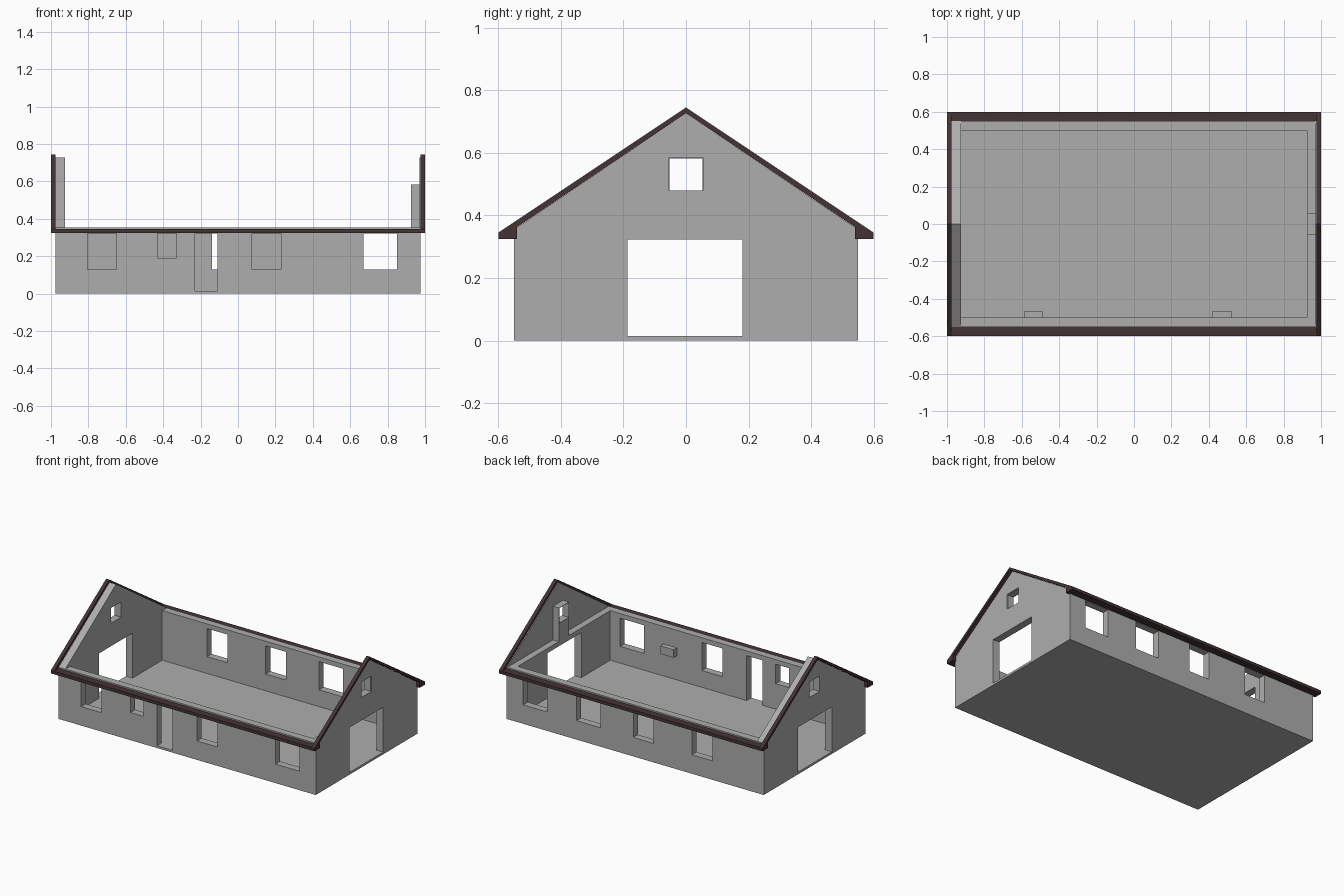
import bpy
import bmesh

cube = bpy.data.objects.get("Cube")
if cube:
    bpy.data.objects.remove(cube, do_unlink=True)


def material(name, rgb):
    m = bpy.data.materials.new(name)
    m.use_nodes = True
    m.diffuse_color = (*rgb, 1)
    m.node_tree.nodes["Principled BSDF"].inputs["Base Color"].default_value = (*rgb, 1)
    return m


GREY = material("plaster grey", (0.42, 0.42, 0.42))
BROWN = material("dark brown trim", (0.058, 0.034, 0.034))


def prism(name, profile, x0, x1, mat):
    """Extrude a closed (y, z) profile along x."""
    bm = bmesh.new()
    face = bm.faces.new([bm.verts.new((x0, y, z)) for y, z in profile])
    out = bmesh.ops.extrude_face_region(bm, geom=[face])
    verts = [v for v in out["geom"] if isinstance(v, bmesh.types.BMVert)]
    bmesh.ops.translate(bm, verts=verts, vec=(x1 - x0, 0, 0))
    bmesh.ops.recalc_face_normals(bm, faces=bm.faces)
    mesh = bpy.data.meshes.new(name)
    bm.to_mesh(mesh)
    bm.free()
    mesh.materials.append(mat)
    obj = bpy.data.objects.new(name, mesh)
    bpy.context.collection.objects.link(obj)
    return obj


def box(name, xs, ys, zs, mat=GREY):
    (y0, y1), (z0, z1) = ys, zs
    return prism(name, [(y0, z0), (y1, z0), (y1, z1), (y0, z1)], *xs, mat)


def cut(obj, xs, ys, zs):
    """Subtract a box from an object and bake the result."""
    cutter = box("cutter", xs, ys, zs)
    cutter.hide_render = True
    mod = obj.modifiers.new("cut", "BOOLEAN")
    mod.operation, mod.solver, mod.object = "DIFFERENCE", "EXACT", cutter
    dg = bpy.context.evaluated_depsgraph_get()
    mesh = bpy.data.meshes.new_from_object(obj.evaluated_get(dg))
    obj.modifiers.clear()
    obj.data = mesh
    bpy.data.objects.remove(cutter, do_unlink=True)


# Main dimensions
OX, OY = 0.975, 0.55         # outer wall faces
IX, IY = 0.925, 0.5          # inner wall faces
FLOOR, TOP, HEAD = 0.015, 0.355, 0.323
PEAK = 0.727
WIN_Y, WIN_Z = (-0.055, 0.055), (0.48, 0.585)

# Floor and surrounding walls
walls = box("walls_and_floor", (-OX, OX), (-OY, OY), (0, TOP))
cut(walls, (-IX, IX), (-IY, IY), (FLOOR, 0.5))

# Front openings: left edge, right edge, sill
for x0, x1, sill in [(-0.805, -0.65, 0.13), (-0.43, -0.33, 0.19),
                     (-0.23, -0.11, FLOOR), (0.075, 0.23, 0.13), (0.67, 0.85, 0.13)]:
    cut(walls, (x0, x1), (-0.6, -0.48), (sill, HEAD))

# Back windows
for x0, x1 in [(-0.585, -0.43), (-0.14, 0.015), (0.265, 0.445), (0.67, 0.85)]:
    cut(walls, (x0, x1), (0.48, 0.6), (0.13, HEAD))

# Wide doorways in both end walls
for x0, x1 in [(-1.1, -0.9), (0.9, 1.1)]:
    cut(walls, (x0, x1), (-0.187, 0.18), (FLOOR, HEAD))

# Gables: a thick one on the right end, a thin sheet on the left end
triangle = [(-OY, TOP), (OY, TOP), (0, PEAK)]
for name, x0, x1 in [("right_gable", -OX, -IX), ("left_gable", OX - 0.005, OX)]:
    gable = prism(name, triangle, x0, x1, GREY)
    cut(gable, (x0 - 0.1, x1 + 0.1), WIN_Y, WIN_Z)

# Deep window surround standing on the ledge behind the thin gable
T = 0.003
depth = (IX, OX - 0.005)
box("window_sill_block", depth, WIN_Y, (TOP, WIN_Z[0]))
box("window_head", depth, WIN_Y, (WIN_Z[1] - T, WIN_Z[1]))
for side, y in [("front", WIN_Y[0]), ("back", WIN_Y[1] - T)]:
    box("window_jamb_" + side, depth, (y, y + T), (WIN_Z[0], WIN_Z[1] - T))

# Small blocks on the inside of the front wall
for name, x0, x1 in [("right_wall_block", -0.585, -0.49), ("left_wall_block", 0.42, 0.52)]:
    box(name, (x0, x1), (-IY, -0.465), (0.18, 0.235))

# Sloping gable trim with a square return at each eave
half = [(0.6, 0.345), (0.6, 0.325), (0.54, 0.325), (0.54, 0.363)]
trim = [(0, 0.745)] + half + [(0, PEAK)] + [(-y, z) for y, z in reversed(half)]
prism("right_gable_trim", trim, -1, -OX, BROWN)
prism("left_gable_trim", trim, OX, 1, BROWN)

# Eave boards along the front and back
box("front_eave", (-OX, OX), (-0.6, -OY), (0.325, 0.346), BROWN)
box("back_eave", (-OX, OX), (OY, 0.6), (0.325, 0.346), BROWN)
